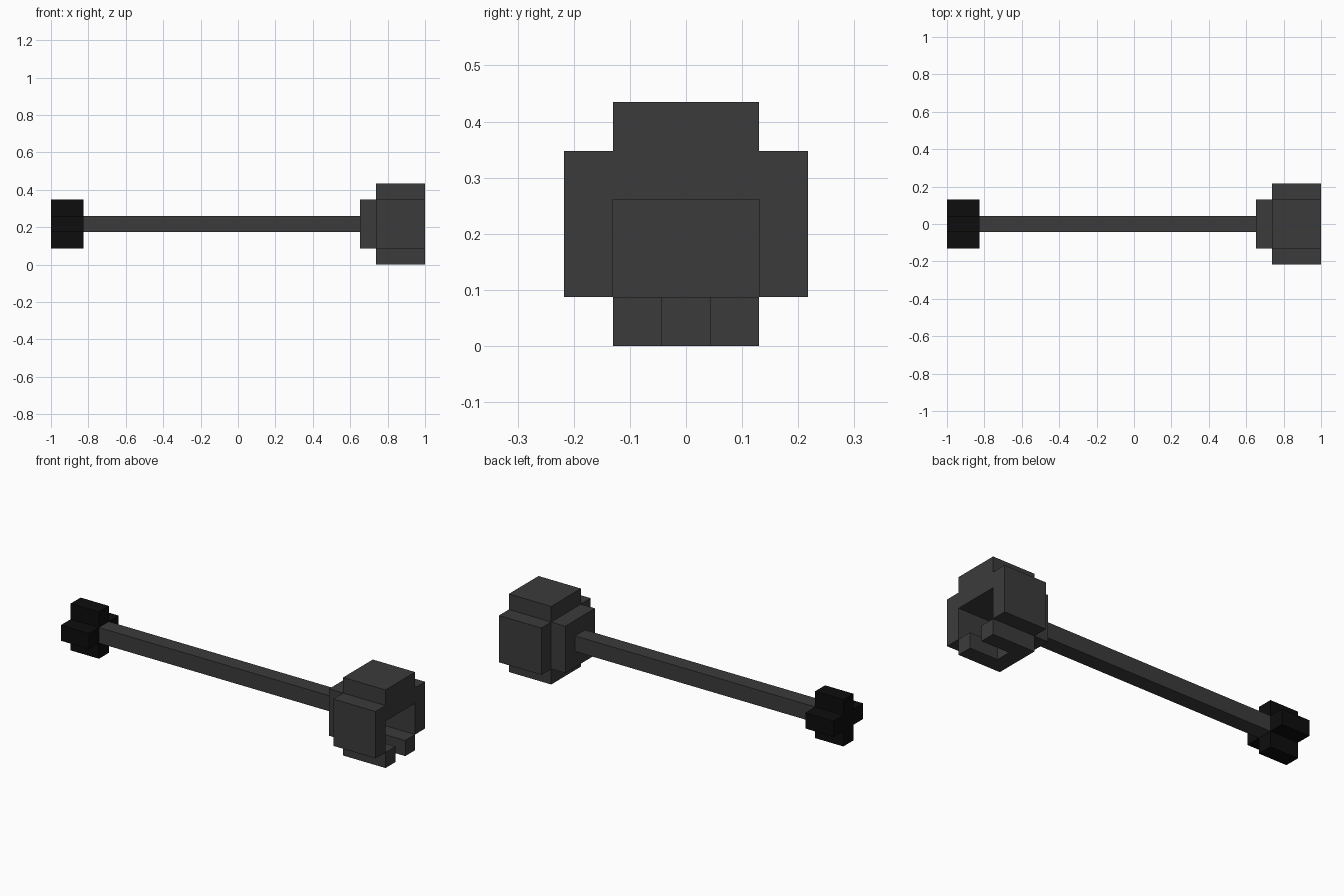
import bpy
import bmesh
from mathutils import Vector

if "Cube" in bpy.data.objects:
    bpy.data.objects.remove(bpy.data.objects["Cube"])

U = 2 / 23  # block unit: the model is 23 blocks long and 5 blocks high


def material(name, value):
    mat = bpy.data.materials.new(name)
    mat.diffuse_color = (value, value, value, 1)
    mat.use_nodes = True
    mat.node_tree.nodes["Principled BSDF"].inputs["Base Color"].default_value = mat.diffuse_color
    return mat


dark_grey = material("dark grey", 0.044)
black = material("black", 0.004)


def prism(name, outline, start, end, mat, axis="x"):
    """Extrude an outline given in blocks: (y, z) along x, or (x, y) along z."""
    bm = bmesh.new()

    def place(p, t):
        x, y, z = (t, p[0], p[1]) if axis == "x" else (p[0], p[1], t)
        return (x * U - 1, y * U, z * U)

    face = bm.faces.new([bm.verts.new(place(p, start)) for p in outline])
    side = bmesh.ops.extrude_face_region(bm, geom=[face])["geom"]
    shift = Vector(place((0, 0), end)) - Vector(place((0, 0), start))
    bmesh.ops.translate(bm, vec=shift,
                        verts=[v for v in side if isinstance(v, bmesh.types.BMVert)])
    bmesh.ops.recalc_face_normals(bm, faces=bm.faces[:])
    mesh = bpy.data.meshes.new(name)
    bm.to_mesh(mesh)
    bm.free()
    mesh.materials.append(mat)
    obj = bpy.data.objects.new(name, mesh)
    bpy.context.collection.objects.link(obj)
    return obj


def mirrored(half):
    """Complete an outline by mirroring its right half in y."""
    return half + [(-y, z) for y, z in reversed(half)]


# Black cross-shaped end knob
prism("end_knob", mirrored([(0.5, 1), (0.5, 2), (1.5, 2), (1.5, 3), (0.5, 3), (0.5, 4)]),
      0, 2, black)

# Long square rod
prism("rod", mirrored([(0.5, 2), (0.5, 3)]), 2, 19, dark_grey)

# Collar, which also closes the back of the head
prism("collar", mirrored([(1.5, 1), (1.5, 4)]), 19, 20, dark_grey)

# Head: stepped arch over an open cavity
prism("head_arch", mirrored([(1.5, 3), (1.5, 1), (2.5, 1), (2.5, 4), (1.5, 4), (1.5, 5)]),
      20, 23, dark_grey)

# Forked plate under the head, slot open towards the end
prism("head_fork", [(20, -1.5), (23, -1.5), (23, -0.5), (21, -0.5),
                    (21, 0.5), (23, 0.5), (23, 1.5), (20, 1.5)],
      0, 1, dark_grey, axis="z")
